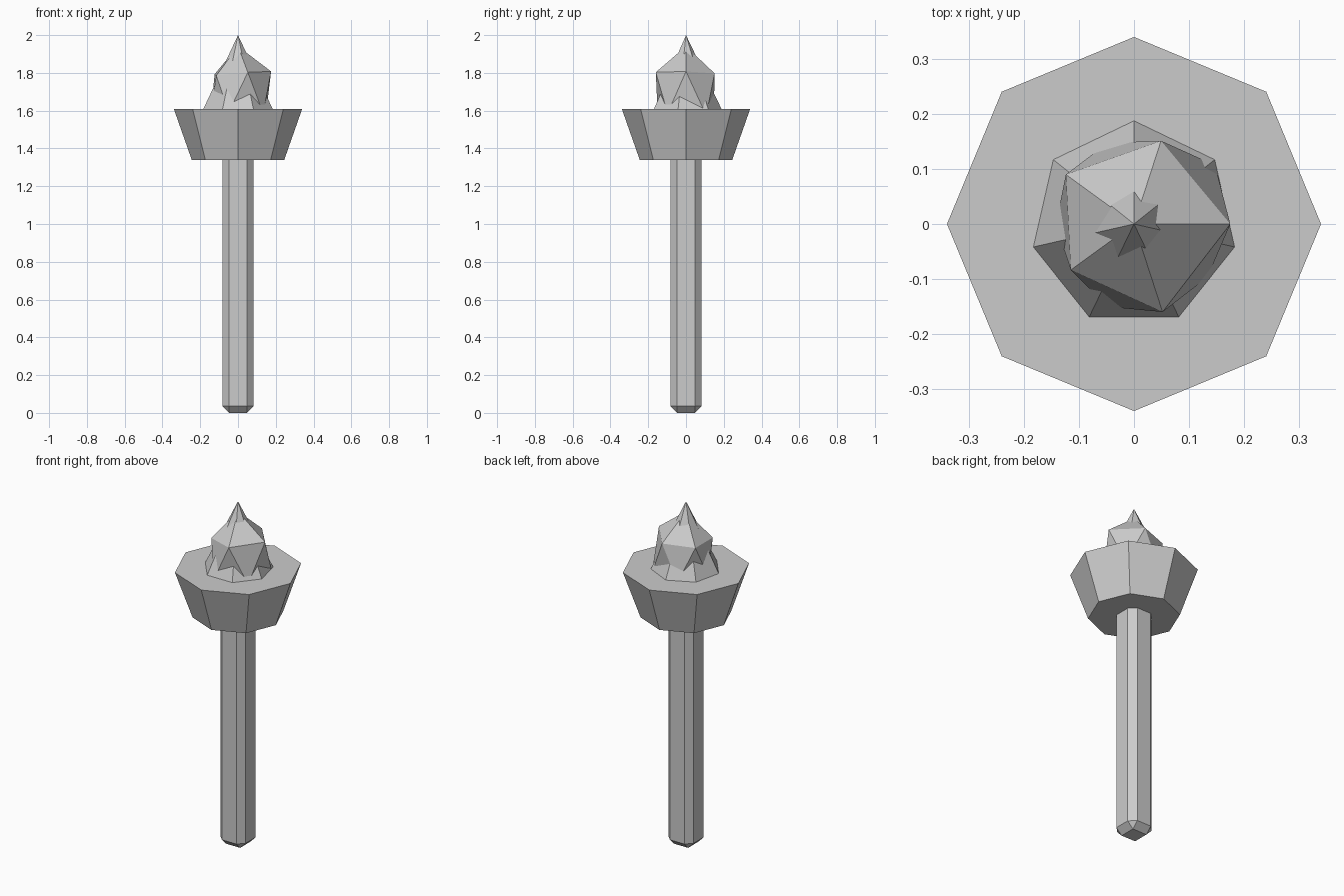
import bpy, bmesh
from math import pi

if "Cube" in bpy.data.objects:
    bpy.data.objects.remove(bpy.data.objects["Cube"])


def cone(name, sides, r_low, r_high, z_low, z_high):
    bpy.ops.mesh.primitive_cone_add(vertices=sides, radius1=r_low, radius2=r_high,
                                    depth=z_high - z_low,
                                    location=(0, 0, (z_low + z_high) / 2))
    ob = bpy.context.object
    ob.name = name
    return ob


# Square handle with chamfered edges
top = 1.40
bpy.ops.mesh.primitive_cube_add(size=1, location=(0, 0, top / 2))
handle = bpy.context.object
handle.name = "handle"
handle.scale = (0.165, 0.165, top)
bpy.ops.object.transform_apply(location=False, rotation=False, scale=True)
bevel = handle.modifiers.new("chamfer", 'BEVEL')
bevel.width = 0.036
bevel.segments = 1

# Flared eight-sided bowl
cone("bowl", 8, 0.245, 0.34, 1.34, 1.61)

# Tall seven-sided flame tip
cone("flame_tip", 7, 0.19, 0, 1.605, 2.0)

# Irregular flame body: icosahedron with uneven ring radii, stretched upward
bpy.ops.mesh.primitive_ico_sphere_add(subdivisions=1, radius=1, location=(0, 0, 1.694))
body = bpy.context.object
body.name = "flame_body"
upper = {0: 0.175, 1: 0.159, 2: 0.153, 3: 0.142, 4: 0.168}
lower = {0: 0.182, 1: 0.155, 2: 0.142, 3: 0.158, 4: 0.165}
from math import atan2
for v in body.data.vertices:
    if abs(v.co.z) > 0.9:
        s = 0.19
    else:
        angle = atan2(v.co.y, v.co.x) % (2 * pi)
        if v.co.z > 0:
            s = upper[round(angle / (0.4 * pi)) % 5] / 0.894
        else:
            s = lower[round((angle - 0.2 * pi) / (0.4 * pi)) % 5] / 0.894
    v.co = (v.co.x * s, v.co.y * s, v.co.z * s * 1.3)
